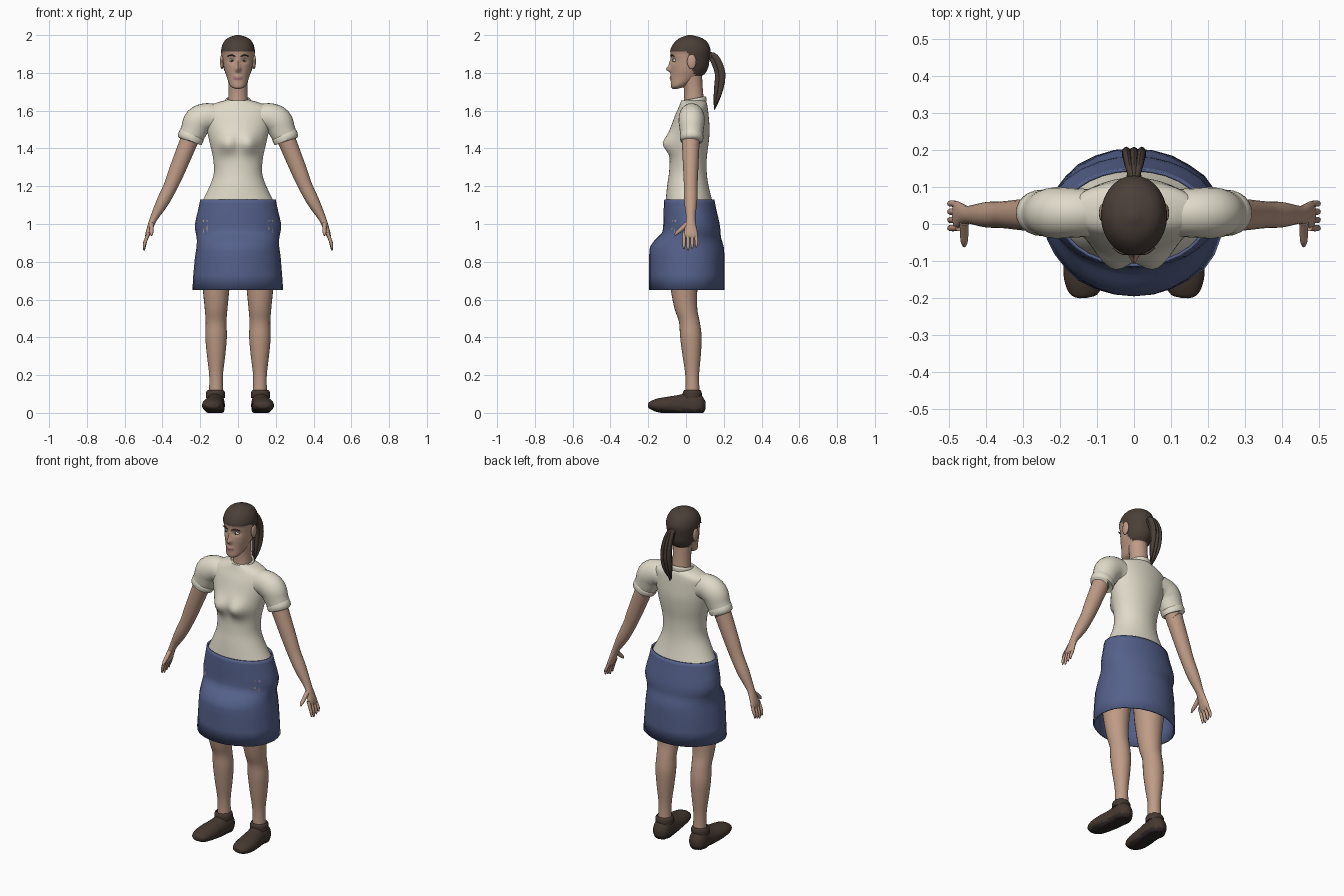
import bpy, bmesh
from math import sin, cos, pi, exp, radians
from mathutils import Vector

cube = bpy.data.objects.get("Cube")
if cube:
    bpy.data.objects.remove(cube)


def material(name, *rgb):
    mat = bpy.data.materials.new(name)
    mat.use_nodes = True
    mat.diffuse_color = (*rgb, 1)
    mat.node_tree.nodes["Principled BSDF"].inputs["Base Color"].default_value = (*rgb, 1)
    return mat


skin = material("skin", .52, .33, .24)
cream = material("cream cloth", .74, .7, .58)
blue = material("blue cloth", .09, .12, .26)
hair = material("dark brown hair", .07, .05, .04)
leather = material("shoe leather", .06, .04, .03)
sole = material("shoe sole", .03, .02, .02)
white = material("eye white", .7, .7, .6)
lips = material("lips", .4, .2, .2)

X, Y, Z = Vector((1, 0, 0)), Vector((0, 1, 0)), Vector((0, 0, 1))


def clamp(value):
    return min(max(value, 0), 1)


def spline(rows, steps):
    """Smooth rows of numbers with a Catmull-Rom curve."""
    smooth = []
    last = len(rows) - 1
    for i in range(last):
        quad = [rows[min(max(i + k, 0), last)] for k in (-1, 0, 1, 2)]
        for s in range(steps):
            t = s / steps
            smooth.append([b + t * (c - a + t * (2 * a - 5 * b + 4 * c - d
                           + t * (3 * b - a - 3 * c + d))) / 2 for a, b, c, d in zip(*quad)])
    return smooth + [list(rows[last])]


def finish(name, bm, materials, paint=None):
    bmesh.ops.recalc_face_normals(bm, faces=bm.faces)
    if paint:
        for face in bm.faces:
            face.material_index = paint(face.calc_center_median())
    mesh = bpy.data.meshes.new(name)
    bm.to_mesh(mesh)
    bm.free()
    for mat in materials:
        mesh.materials.append(mat)
    part = bpy.data.objects.new(name, mesh)
    bpy.context.collection.objects.link(part)
    bpy.ops.object.select_all(action='DESELECT')
    bpy.context.view_layer.objects.active = part
    part.select_set(True)
    bpy.ops.object.shade_smooth_by_angle(angle=radians(50))
    return part


def loft(name, rows, *materials, ref=Y, sides=24, steps=4, level=False, mirror=1,
         shape=None, paint=None, caps=True):
    """Skin elliptical rings (x, y, z, radius across, radius along ref)."""
    rows = spline(rows, steps)
    bm = bmesh.new()
    rings = []
    for i, (x, y, z, across, along) in enumerate(rows):
        before, after = rows[max(i - 1, 0)], rows[min(i + 1, len(rows) - 1)]
        tangent = Z if level else (Vector(after[:3]) - Vector(before[:3])).normalized()
        v = (ref - tangent * ref.dot(tangent)).normalized()
        u = v.cross(tangent)
        ring = []
        for k in range(sides):
            angle = 2 * pi * k / sides
            point = Vector((x, y, z)) + u * across * cos(angle) + v * along * sin(angle)
            if shape:
                point = shape(point)
            ring.append(bm.verts.new((point.x * mirror, point.y, point.z)))
        rings.append(ring)
    for lower, upper in zip(rings, rings[1:]):
        for k in range(sides):
            bm.faces.new((lower[k], lower[k - 1], upper[k - 1], upper[k]))
    if caps:
        bm.faces.new(rings[0])
        bm.faces.new(rings[-1])
    return finish(name, bm, materials, paint)


def body(rows):
    """Turn (height, half width, front, back) into level rings."""
    return [(0, (front + back) / 2, z, width, (back - front) / 2)
            for z, width, front, back in rows]


def round_rings(x, rows):
    """Turn (y, height, radius) into round rings standing at x."""
    return [(x, y, z, radius, radius) for y, z, radius in rows]


def ball(name, place, size, mat):
    bm = bmesh.new()
    bmesh.ops.create_uvsphere(bm, u_segments=16, v_segments=10, radius=1)
    for vert in bm.verts:
        vert.co = Vector(c * s + p for c, s, p in zip(vert.co, size, place))
    finish(name, bm, [mat])


def bump(point, x, z, width, height):
    return exp(-((abs(point.x) - x) / width) ** 2 - ((point.z - z) / height) ** 2)


# Head: moulded face with a raised hair cap
def hairline(y):
    t = clamp(y / .05)
    return 1.91 - .12 * t * t * (3 - 2 * t)


def face_shape(point):
    moved = point.copy()
    if point.y < 0:
        nose = .026 * bump(point, 0, 1.82, .013, .015) + .01 * bump(point, 0, 1.85, .01, .02)
        mouth = .007 * bump(point, 0, 1.775, .02, .01)
        sockets = .011 * bump(point, .034, 1.866, .02, .013)
        moved.y += sockets - nose - mouth
    if point.z > hairline(point.y):
        moved.x *= 1.06
        moved.y *= 1.04
    return moved


def face_paint(centre):
    if centre.z > hairline(centre.y):
        return 1
    on_lips = centre.y < -.06 and abs(centre.x) < .024 and abs(centre.z - 1.775) < .008
    return 2 if on_lips else 0


loft("head", body([
    (1.715, .01, -.07, -.05), (1.73, .04, -.08, 0), (1.78, .06, -.08, .08),
    (1.82, .073, -.08, .11), (1.87, .08, -.08, .12), (1.92, .084, -.08, .125),
    (1.96, .073, -.06, .11), (1.985, .05, -.03, .08), (2, .01, .01, .03)]),
    skin, hair, lips, sides=72, steps=6, level=True, shape=face_shape, paint=face_paint)
loft("neck", round_rings(0, [(.045, 1.58, .06), (.04, 1.7, .05), (.03, 1.79, .055)]),
     skin, level=True)

for mirror, label in ((1, "left"), (-1, "right")):
    ball(label + "_ear", (mirror * .085, .03, 1.86), (.01, .024, .04), skin)
    ball(label + "_eye", (mirror * .033, -.058, 1.866), (.015, .012, .008), white)
    ball(label + "_iris", (mirror * .033, -.068, 1.866), (.006, .004, .006), hair)
    loft(label + "_eyebrow", [(.013, -.08, 1.886, .003, .003), (.034, -.078, 1.894, .004, .004),
                              (.056, -.063, 1.888, .002, .003)], hair, sides=8, mirror=mirror)

# Ponytail: three outer strands and two inner ones, held by a tie
for number, x in enumerate((-.02, 0, .02, -.01, .01)):
    inset = .02 if number > 2 else 0
    loft(f"ponytail_strand_{number + 1}", [
        (0, .11, 1.9, .01, .01), (x * .7, .155 - inset, 1.885, .016, .01),
        (x, .19 - inset, 1.8, .018, .012), (x, .18 - inset, 1.7, .013, .01),
        (x / 2, .15, 1.605 + abs(x), .003, .003)], hair, ref=X, sides=10)
ball("hair_tie", (0, .13, 1.89), (.02, .014, .02), hair)


# Shirt
def bust(point):
    moved = point.copy()
    if point.y < 0:
        moved.y -= .043 * bump(point, .06, 1.425, .05, .05) + .01 * bump(point, 0, 1.45, .05, .06)
    return moved


loft("shirt_body", body([
    (1.1, .2, -.11, .145), (1.2, .15, -.1, .12), (1.27, .128, -.09, .11),
    (1.35, .132, -.085, .11), (1.43, .15, -.085, .12), (1.5, .165, -.08, .125),
    (1.57, .175, -.06, .12), (1.615, .17, -.04, .115), (1.64, .12, -.03, .11),
    (1.655, .066, -.025, .1)]), cream, sides=56, level=True, shape=bust)
loft("shirt_collar", round_rings(0, [(.04, 1.635, .068), (.04, 1.655, .068),
                                     (.04, 1.664, .06), (.04, 1.65, .05)]),
     cream, level=True, caps=False, shape=lambda point: point + Z * (point.y - .04) * .2)


# Sleeves, arms, hands, legs and shoes
def ground(point):
    return Vector((point.x, point.y, max(point.z, 0)))


def sleeve_rings(rows):
    return [(x, .03, z, radius, radius * .9) for x, z, radius in rows]


for mirror, label in ((1, "left"), (-1, "right")):
    loft(label + "_sleeve", sleeve_rings([
        (.1, 1.555, .07), (.16, 1.566, .074), (.21, 1.545, .077), (.234, 1.495, .07),
        (.255, 1.45, .064)]), cream, mirror=mirror)
    loft(label + "_sleeve_cuff", sleeve_rings([
        (.243, 1.474, .064), (.245, 1.47, .069), (.257, 1.443, .067), (.258, 1.44, .05)]),
        cream, steps=2, mirror=mirror)
    loft(label + "_arm", [(x, .025, z, across, along) for x, z, across, along in (
        (.235, 1.5, .05, .05), (.32, 1.29, .043, .04), (.357, 1.2, .037, .036),
        (.4, 1.115, .033, .034), (.446, 1.03, .02, .024), (.464, .985, .016, .03),
        (.478, .945, .013, .037), (.483, .925, .007, .03))], skin, mirror=mirror)
    for number in range(4):
        y = number * .02 - .01
        tip = .86 + .008 * abs(number - 1)
        loft(f"{label}_finger_{number + 1}", [
            (.473, y, .955, .009, .009), (.488, y * 1.1, .915, .009, .009),
            (.496, y * 1.1, tip + .02, .008, .008), (.497, y * 1.1, tip, .004, .004)],
            skin, sides=10, mirror=mirror)
    loft(label + "_thumb", round_rings(.458, [
        (.005, 1, .013), (-.022, .975, .012), (-.046, .955, .01), (-.06, .94, .004)]),
        skin, ref=X, sides=10, mirror=mirror)
    loft(label + "_leg", round_rings(.116, [
        (.01, 1.02, .095), (-.01, .8, .085), (-.01, .65, .07), (0, .55, .06),
        (.018, .48, .055), (.026, .4, .057), (.03, .3, .048), (.033, .19, .036),
        (.035, .06, .04)]), skin, level=True, mirror=mirror)
    loft(label + "_shoe", [(x, y, .04, across, height) for x, y, across, height in (
        (.137, -.2, .01, .01), (.137, -.19, .036, .02), (.135, -.155, .053, .035),
        (.132, -.1, .058, .045), (.125, -.04, .053, .055), (.12, .01, .05, .068),
        (.12, .055, .05, .075), (.12, .085, .04, .05), (.12, .103, .015, .02))],
        leather, sole, ref=Z, mirror=mirror, shape=ground,
        paint=lambda centre: int(centre.z < .018))
    loft(label + "_shoe_rim", round_rings(.119, [
        (.033, .08, .05), (.033, .108, .05), (.033, .122, .04), (.033, .11, .033)]),
        leather, level=True, mirror=mirror)


# Skirt: open shell with a front fold and soft pleats
def pleats(point):
    loose = clamp((1.05 - point.z) * 3)
    wave = 1 + .016 * loose * sin(point.x * 38 + point.z * 5) * cos(point.y * 25)
    return Vector((point.x * wave, point.y * wave, point.z))


skirt = loft("skirt", body([
    (1.13, .2, -.115, .15), (1.08, .21, -.118, .16), (1, .228, -.12, .178),
    (.955, .224, -.126, .183), (.925, .218, -.155, .186), (.88, .218, -.19, .2),
    (.82, .226, -.195, .204), (.65, .24, -.195, .204)]),
    blue, sides=28, steps=2, level=True, shape=pleats, caps=False)
shell = skirt.modifiers.new("cloth thickness", 'SOLIDIFY')
shell.thickness = .008
